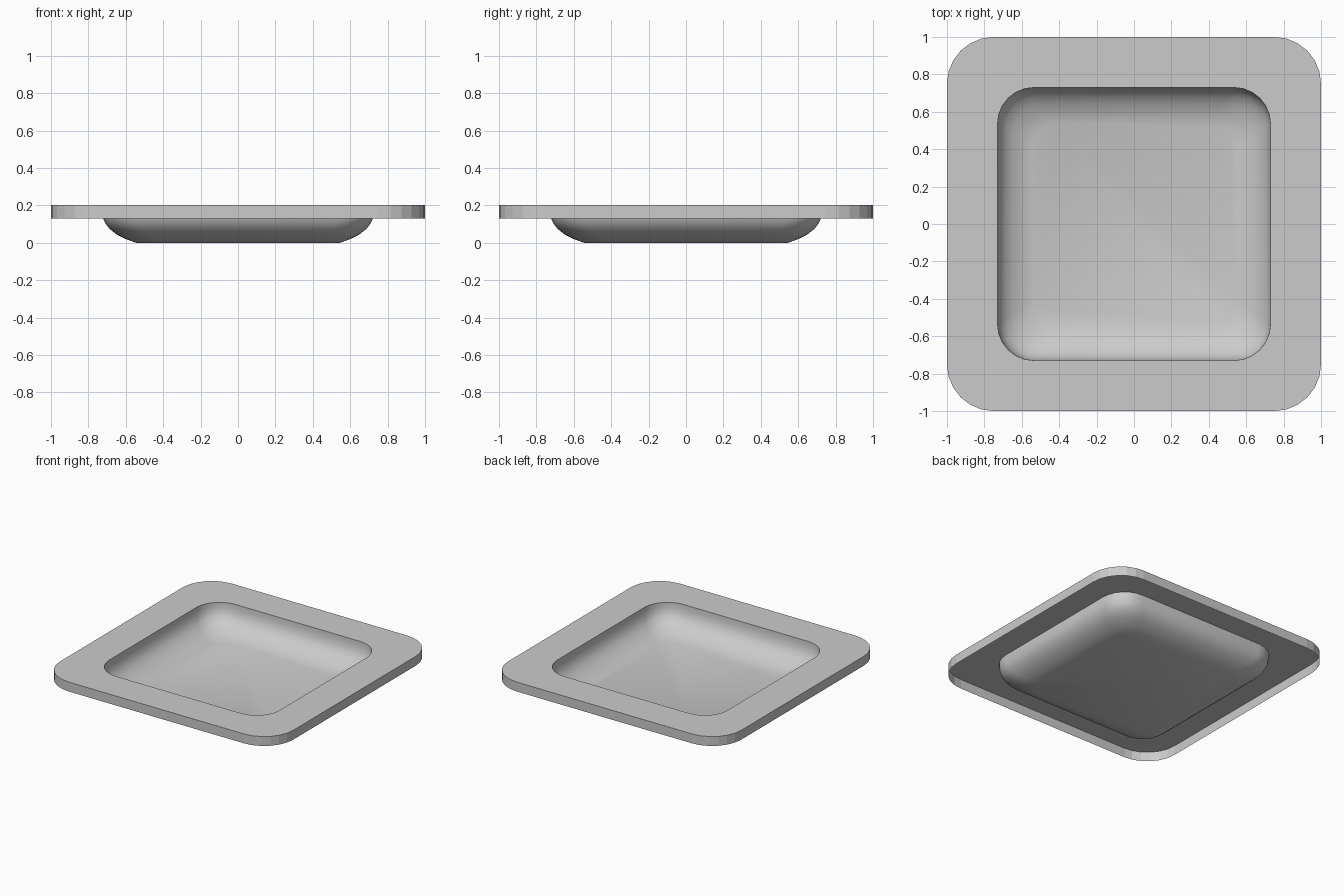
import bpy, bmesh
from math import sin, cos, pi

if "Cube" in bpy.data.objects:
    bpy.data.objects.remove(bpy.data.objects["Cube"])

SEG = 6  # segments per rounded corner


def loop(bm, half, radius, z):
    """Rounded square ring of vertices."""
    vs = []
    c = half - radius
    for q, (sx, sy) in enumerate([(1, 1), (-1, 1), (-1, -1), (1, -1)]):
        for i in range(SEG + 1):
            a = pi / 2 * (q + i / SEG)
            vs.append(bm.verts.new((sx * c + radius * cos(a), sy * c + radius * sin(a), z)))
    return vs


def bridge(bm, a, b, smooth):
    for i in range(len(a)):
        j = (i + 1) % len(a)
        bm.faces.new((a[i], a[j], b[j], b[i])).smooth = smooth


bm = bmesh.new()

# Rim: open-bottomed skirt and flat top (half width, corner radius, z)
rim = [loop(bm, *p) for p in [(1.0, 0.25, 0.13), (1.0, 0.25, 0.203), (0.73, 0.195, 0.203)]]
for a, b in zip(rim, rim[1:]):
    bridge(bm, a, b, False)

# Bowl: thin curved wall running down from the rim to the flat floor
bowl = [rim[-1]] + [loop(bm, *p) for p in [
    (0.729, 0.195, 0.168), (0.721, 0.19, 0.13), (0.707, 0.185, 0.10),
    (0.685, 0.18, 0.073), (0.65, 0.17, 0.045), (0.60, 0.155, 0.02), (0.545, 0.135, 0.0)]]
for a, b in zip(bowl, bowl[1:]):
    bridge(bm, a, b, True)
bm.faces.new(bowl[-1]).smooth = True

# Crisp edge where the bowl meets the rim
for i, v in enumerate(rim[-1]):
    bm.edges.get((v, rim[-1][(i + 1) % len(rim[-1])])).smooth = False

mesh = bpy.data.meshes.new("square_plate")
bm.to_mesh(mesh)
bm.free()
plate = bpy.data.objects.new("square_plate", mesh)
bpy.context.collection.objects.link(plate)
